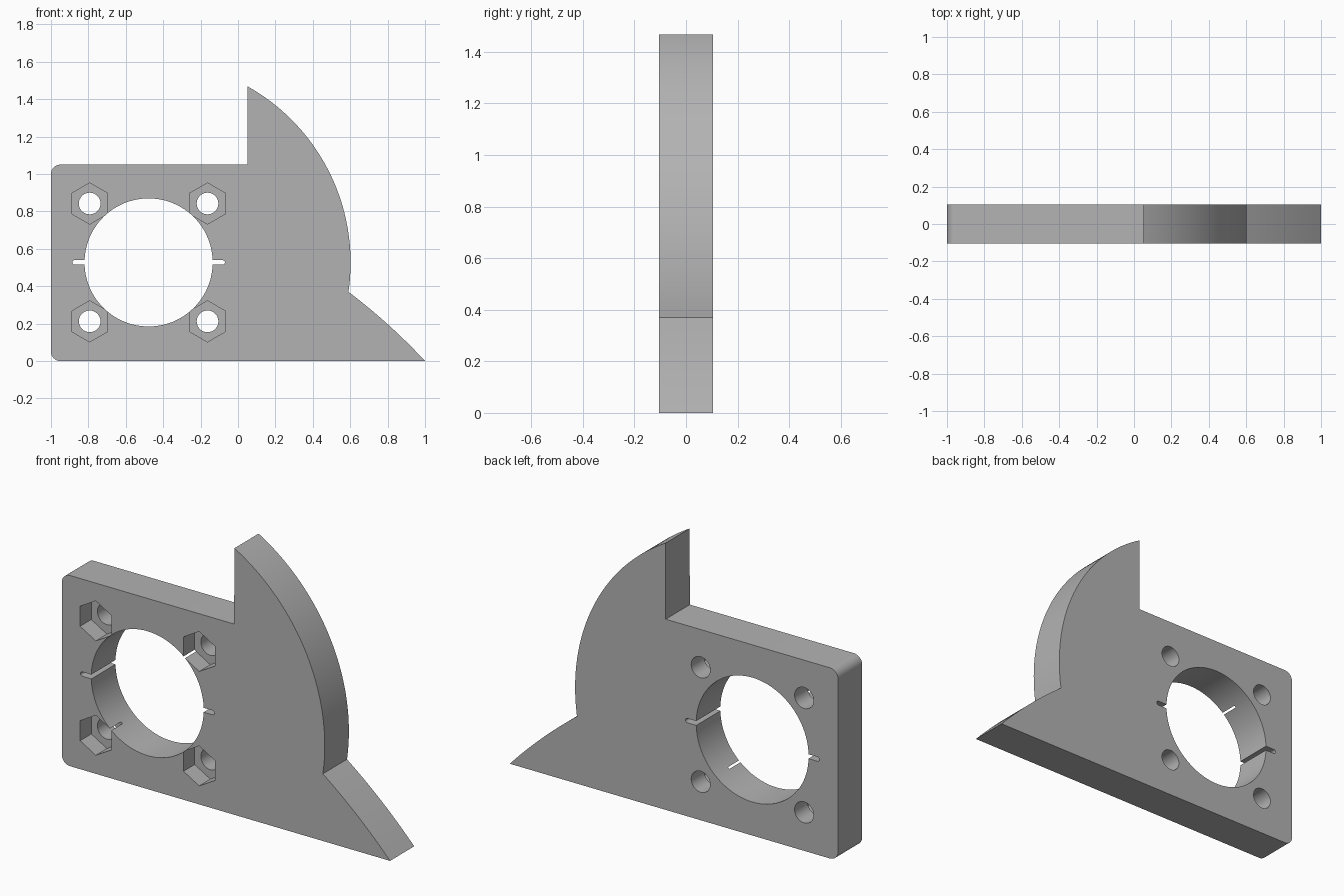
import bpy, bmesh
from math import sin, cos, pi, atan2, radians
from mathutils import Vector

cube = bpy.data.objects.get("Cube")
if cube:
    bpy.data.objects.remove(cube, do_unlink=True)

HALF = 0.105                       # half thickness of the plate
CX, CZ = -0.478, 0.527             # centre of the bore and of the rim arc
RIM = 1.08

grey = bpy.data.materials.new("plain grey")
grey.use_nodes = True
colour = (0.45, 0.45, 0.45, 1)
grey.diffuse_color = colour
grey.node_tree.nodes["Principled BSDF"].inputs["Base Color"].default_value = colour


def arc(x, z, r, a0, a1, steps):
    return [(x + r * cos(a0 + (a1 - a0) * i / steps),
             z + r * sin(a0 + (a1 - a0) * i / steps)) for i in range(steps + 1)]


def ring(x, z, r, sides, start=0):
    return arc(x, z, r, start, start + 2 * pi, sides)[:-1]


def prism(name, outline, y0, y1):
    """Extrude an x-z outline from y0 to y1."""
    bm = bmesh.new()
    face = bm.faces.new([bm.verts.new((x, y0, z)) for x, z in outline])
    grown = bmesh.ops.extrude_face_region(bm, geom=[face])["geom"]
    moved = [v for v in grown if isinstance(v, bmesh.types.BMVert)]
    bmesh.ops.translate(bm, verts=moved, vec=(0, y1 - y0, 0))
    bmesh.ops.recalc_face_normals(bm, faces=bm.faces)
    mesh = bpy.data.meshes.new(name)
    bm.to_mesh(mesh)
    bm.free()
    mesh.materials.append(grey)
    obj = bpy.data.objects.new(name, mesh)
    bpy.context.collection.objects.link(obj)
    return obj


# Plate outline: rounded left corners, curved rim, tapering foot
rim_top = atan2(1.465 - CZ, 0.05 - CX)
rim_end = atan2(0.37 - CZ, 0.59 - CX)
rim = arc(CX, CZ, RIM, rim_end, rim_top, 48)
start, tip = Vector((1, 0)), Vector(rim[0])
side = Vector((tip.y - start.y, start.x - tip.x)).normalized()
foot = [start.lerp(tip, t / 12) + side * 0.048 * (t / 12) * (1 - t / 12)
        for t in range(12)]
R = 0.05
outline = [tuple(p) for p in foot] + rim + [(0.05, 1.05)]
outline += arc(-1 + R, 1.05 - R, R, pi / 2, pi, 8)
outline += arc(-1 + R, R, R, pi, 1.5 * pi, 8)
plate = prism("mounting_plate", outline, -HALF, HALF)

# Cutters: bore, clamp slot, bolt holes and nut pockets
THRU = HALF + 0.05
cutters = [prism("bore_cutter", ring(CX, CZ, 0.3425, 96), -THRU, THRU)]
slot = (arc(-0.082, CZ, 0.012, -pi / 2, pi / 2, 8)
        + arc(-0.874, CZ, 0.012, pi / 2, 1.5 * pi, 8))
cutters.append(prism("slot_cutter", slot, -THRU, THRU))
for sx in (-1, 1):
    for sz in (-1, 1):
        x, z = CX + sx * 0.315, CZ + sz * 0.315
        cutters.append(prism("bolt_cutter", ring(x, z, 0.058, 32), -THRU, THRU))
        cutters.append(prism("nut_cutter", ring(x, z, 0.11, 6, pi / 2), -THRU, -0.008))

bpy.ops.object.select_all(action="DESELECT")
plate.select_set(True)
bpy.context.view_layer.objects.active = plate
for cutter in cutters:
    cutter.hide_render = True
    cut = plate.modifiers.new(cutter.name, "BOOLEAN")
    cut.operation, cut.solver, cut.object = "DIFFERENCE", "EXACT", cutter
    bpy.ops.object.modifier_apply(modifier=cut.name)
    bpy.data.objects.remove(cutter, do_unlink=True)
bpy.ops.object.shade_smooth_by_angle(angle=radians(25))
